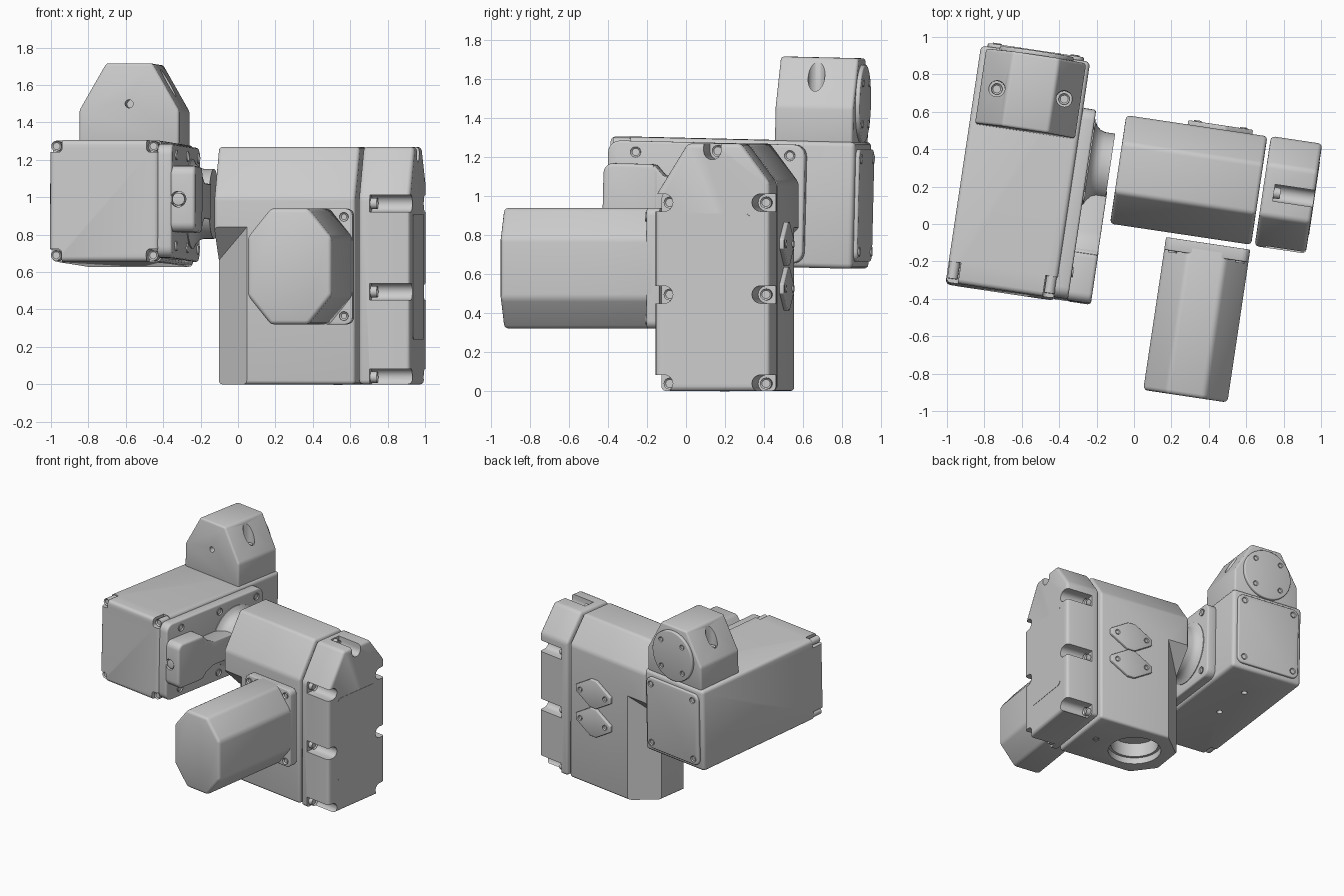
import bpy, bmesh, math
from mathutils import Matrix, Vector

if "Cube" in bpy.data.objects:
    bpy.data.objects.remove(bpy.data.objects["Cube"])

# Parts are built square to the axes (u, v, z); the whole thing is turned at the end
TURN = Matrix.Rotation(math.radians(-8.5), 4, 'Z')
PIVOT = Matrix.Translation((0, 0.18, 0.967))
TILT = TURN @ PIVOT @ Matrix.Rotation(math.radians(-1.35), 4, 'X') @ PIVOT.inverted()
tilted = []


def to_object(name, bm, bevel=0, tilt=False):
    bmesh.ops.recalc_face_normals(bm, faces=bm.faces)
    me = bpy.data.meshes.new(name)
    bm.to_mesh(me)
    bm.free()
    ob = bpy.data.objects.new(name, me)
    bpy.context.collection.objects.link(ob)
    if bevel:
        m = ob.modifiers.new("bevel", 'BEVEL')
        m.width, m.segments, m.limit_method = bevel, 3, 'ANGLE'
        m.angle_limit = math.radians(28)
    if tilt:
        tilted.append(ob)
    return ob


def place(axis, p, q, d):
    return {'u': (d, p, q), 'v': (p, d, q), 'z': (p, q, d)}[axis]


def prism(name, pts, axis, a, b, bevel=0, tilt=False, recess=0):
    """Profile extruded from a to b along an axis; recess sinks the b end."""
    bm = bmesh.new()
    low = [bm.verts.new(place(axis, p, q, a)) for p, q in pts]
    top = [bm.verts.new(place(axis, p, q, b)) for p, q in pts]
    n = len(pts)
    bm.faces.new(low)
    end = bm.faces.new(top)
    for i in range(n):
        bm.faces.new((low[i], low[(i + 1) % n], top[(i + 1) % n], top[i]))
    if recess:
        bmesh.ops.recalc_face_normals(bm, faces=bm.faces)
        bmesh.ops.inset_individual(bm, faces=[end], thickness=recess, depth=-recess)
    return to_object(name, bm, bevel, tilt)


def circle(cx, cy, r, n=32):
    return [(cx + r * math.cos(2 * math.pi * i / n), cy + r * math.sin(2 * math.pi * i / n)) for i in range(n)]


def rect(x0, x1, y0, y1, r=0):
    if not r:
        return [(x0, y0), (x1, y0), (x1, y1), (x0, y1)]
    pts = []
    for k, (cx, cy) in enumerate([(x1 - r, y1 - r), (x0 + r, y1 - r), (x0 + r, y0 + r), (x1 - r, y0 + r)]):
        for j in range(6):
            t = math.radians(90 * k + 18 * j)
            pts.append((cx + r * math.cos(t), cy + r * math.sin(t)))
    return pts


def screw(name, p, q, axis, a, b, tilt=False, r=0.024):
    return prism(name, circle(p, q, r, 16), axis, a, b, 0, tilt, recess=0.009)


def bake(ob):
    dg = bpy.context.evaluated_depsgraph_get()
    me = bpy.data.meshes.new_from_object(ob.evaluated_get(dg))
    ob.modifiers.clear()
    ob.data = me


def cut(ob, cutters):
    for c in cutters:
        m = ob.modifiers.new("cut", 'BOOLEAN')
        m.operation, m.solver, m.object = 'DIFFERENCE', 'EXACT', c
    bake(ob)
    for c in cutters:
        bpy.data.objects.remove(c)


# Main body with octagonal lower end and round socket underneath
MID = 0.276
shell = [(-0.017, 0), (0.569, 0), (0.569, 1.07), (0.42, 1.27), (0.15, 1.27), (-0.017, 1.0)]
body = prism("main_body", shell, 'u', -0.127, 0.636, 0.02)
cutters = []
for flip in (False, True):
    bm = bmesh.new()
    for u, v in ((0.07, -0.037), (-0.147, -0.037), (-0.147, 0.18)):
        for z in (-0.05, 0.823 - v):
            bm.verts.new((u, 2 * MID - v if flip else v, z))
    bmesh.ops.convex_hull(bm, input=bm.verts)
    cutters.append(to_object("corner_cutter", bm))
cutters.append(prism("socket_cutter", circle(0.165, MID, 0.195, 48), 'z', -0.1, 0.05))
cutters.append(prism("socket_inner_cutter", circle(0.165, MID, 0.175, 48), 'z', -0.1, 0.16))
cut(body, cutters)
screw("bottom_screw", 0.50, MID, 'z', 0.01, -0.004)

# Diamond cover plates on the back of the body
for z in (0.525, 0.755):
    d = [(0.38 + su * a, z + sz * b) for su, sz, a, b in (
        (1, -1, .175, .025), (1, 1, .175, .025), (1, 1, .03, .112), (-1, 1, .03, .112),
        (-1, 1, .175, .025), (-1, -1, .175, .025), (-1, -1, .03, .112), (1, -1, .03, .112))]
    prism("diamond_cover", d, 'v', 0.56, 0.592, 0.006)
    for s in (-1, 1):
        screw("cover_screw", 0.38 + s * 0.125, z, 'v', 0.58, 0.598, r=0.02)

# End cap with screw channels down both sides and one on top
cap = prism("end_cap", [(v + (-0.004 if v < MID else 0.004), z) for v, z in shell], 'u', 0.655, 0.932, 0.022)
spots = [(0.026, z, 180) for z in (0.038, 0.495, 0.967)]
spots += [(2 * MID - 0.026, z, 0) for z in (0.038, 0.495, 0.967)] + [(MID, 1.232, 90)]
cutters = []
for v, z, ang in spots:
    t = math.radians(ang)
    local = [(0.12, -0.045), (0.12, 0.045)]
    local += [(0.045 * math.cos(a), 0.045 * math.sin(a)) for a in [math.radians(90 + 22.5 * i) for i in range(9)]]
    pts = [(v + x * math.cos(t) - y * math.sin(t), z + x * math.sin(t) + y * math.cos(t)) for x, y in local]
    cutters.append(prism("channel_cutter", pts, 'u', 0.715, 1.0))
    screw("cap_screw", v, z, 'u', 0.70, 0.75, r=0.03)
cut(cap, cutters)
prism("cap_panel", rect(0.08, 0.475, 0.24, 0.91, 0.03), 'u', 0.925, 0.9345)

# Octagonal motor on the front
u0, u1, z0, z1 = 0.18, 0.635, 0.32, 0.94
oct_pts = [(u0 + .125, z0), (u1 - .125, z0), (u1, z0 + .155), (u1, z1 - .155),
           (u1 - .125, z1), (u0 + .125, z1), (u0, z1 - .155), (u0, z0 + .155)]
prism("motor_housing", oct_pts, 'v', -0.87, -0.06, 0.022)
prism("motor_flange", rect(u0, u1, z0, z1, 0.04), 'v', -0.112, -0.044, 0.006)
for u in (u0 + 0.045, u1 - 0.045):
    for z in (z0 + 0.045, z1 - 0.045):
        screw("motor_screw", u, z, 'v', -0.10, -0.122)

# Long gearbox block, slightly tilted, with notched front corners
block = prism("gearbox_block", rect(-0.95, -0.36, 0.642, 1.292), 'v', -0.462, 0.816, 0.025, True)
cutters = []
for su in (-1, 1):
    for sz in (-1, 1):
        u, z = -0.655 + su * 0.262, 0.967 + sz * 0.292
        ou, oz = u + su * 0.1, z + sz * 0.1
        iu, iz = u - su * 0.033, z - sz * 0.033
        cutters.append(prism("notch_cutter", rect(min(iu, ou), max(iu, ou), min(iz, oz), max(iz, oz), 0.02),
                             'v', -0.6, -0.35))
        screw("block_screw", u, z, 'v', -0.33, -0.44, True, 0.028)
for v in (0.15, 0.5):
    cutters.append(prism("underside_hole_cutter", circle(-0.655, v, 0.022, 16), 'z', 0.5, 0.70))
cut(block, cutters)

# Rear cover plate of the gearbox
prism("rear_cover", rect(-0.915, -0.395, 0.68, 1.255, 0.05), 'v', 0.80, 0.836, 0.008, True)
for u in (-0.865, -0.445):
    for z in (0.73, 1.205):
        screw("rear_cover_screw", u, z, 'v', 0.82, 0.842, True)

# Side flange, bump housing, neck and round coupling toward the body
prism("side_flange", rect(-0.455, 0.568, 0.662, 1.272, 0.06), 'u', -0.37, -0.29, 0.012, True)
for v in (-0.31, 0.1, 0.49):
    for z in (0.727, 1.215):
        screw("flange_screw", v, z, 'u', -0.30, -0.282, True, 0.027)
bump = prism("bump_housing", rect(-0.459, -0.17, 0.80, 1.155, 0.05), 'u', -0.30, -0.165, 0.018, True)
cut(bump, [prism("bump_hole_cutter", circle(-0.255, 0.975, 0.042, 24), 'v', -0.6, -0.40)])
prism("bump_plug", circle(-0.255, 0.975, 0.034, 24), 'v', -0.39, -0.452, 0.005, True)
neck = [(-0.20, 0.80), (-0.15, 0.85), (-0.08, 0.88), (0.15, 0.88),
        (0.15, 1.07), (-0.08, 1.07), (-0.15, 1.10), (-0.20, 1.155)]
prism("neck", neck, 'u', -0.30, -0.167, 0.008, True)
bm = bmesh.new()
rings = []
for u, r in ((-0.30, 0.24), (-0.285, 0.24), (-0.272, 0.215), (-0.25, 0.195), (-0.225, 0.187), (-0.171, 0.187)):
    rings.append([bm.verts.new((u, p, q)) for p, q in circle(MID, 0.967, r, 48)])
for a, b in zip(rings, rings[1:]):
    for i in range(48):
        bm.faces.new((a[i], a[(i + 1) % 48], b[(i + 1) % 48], b[i]))
bm.faces.new(rings[0])
bm.faces.new(rings[-1])
to_object("round_coupling", bm, 0, True)

# Upper bearing block with slanted shoulders and vertical bolt bores
C = -0.65
hat = [(C - .27, 1.28), (C + .27, 1.28), (C + .27, 1.47), (C + .125, 1.722), (C - .125, 1.722), (C - .27, 1.47)]
upper = prism("upper_block", hat, 'v', 0.395, 0.80, 0.015, True)
cutters = [prism("bore_cutter", circle(C + s * 0.182, 0.592, 0.043), 'z', 1.52, 1.9) for s in (-1, 1)]
cutters.append(prism("front_hole_cutter", circle(C, 1.505, 0.022, 20), 'v', 0.3, 0.47))
cut(upper, cutters)
for s in (-1, 1):
    screw("bore_bolt", C + s * 0.182, 0.592, 'z', 1.51, 1.545, True, 0.03)
prism("bearing_cap", circle(C, 1.49, 0.2, 48), 'v', 0.79, 0.822, 0.008, True)
for i in range(4):
    t = math.radians(45 + 90 * i)
    screw("bearing_screw", C + 0.15 * math.cos(t), 1.49 + 0.15 * math.sin(t), 'v', 0.81, 0.828, True, 0.02)

# Turn everything into place and shade
for ob in list(bpy.context.scene.objects):
    if ob.modifiers:
        bake(ob)
    ob.matrix_world = TILT if ob in tilted else TURN
    ob.select_set(True)
    bpy.context.view_layer.objects.active = ob
bpy.ops.object.shade_smooth_by_angle(angle=math.radians(32))
